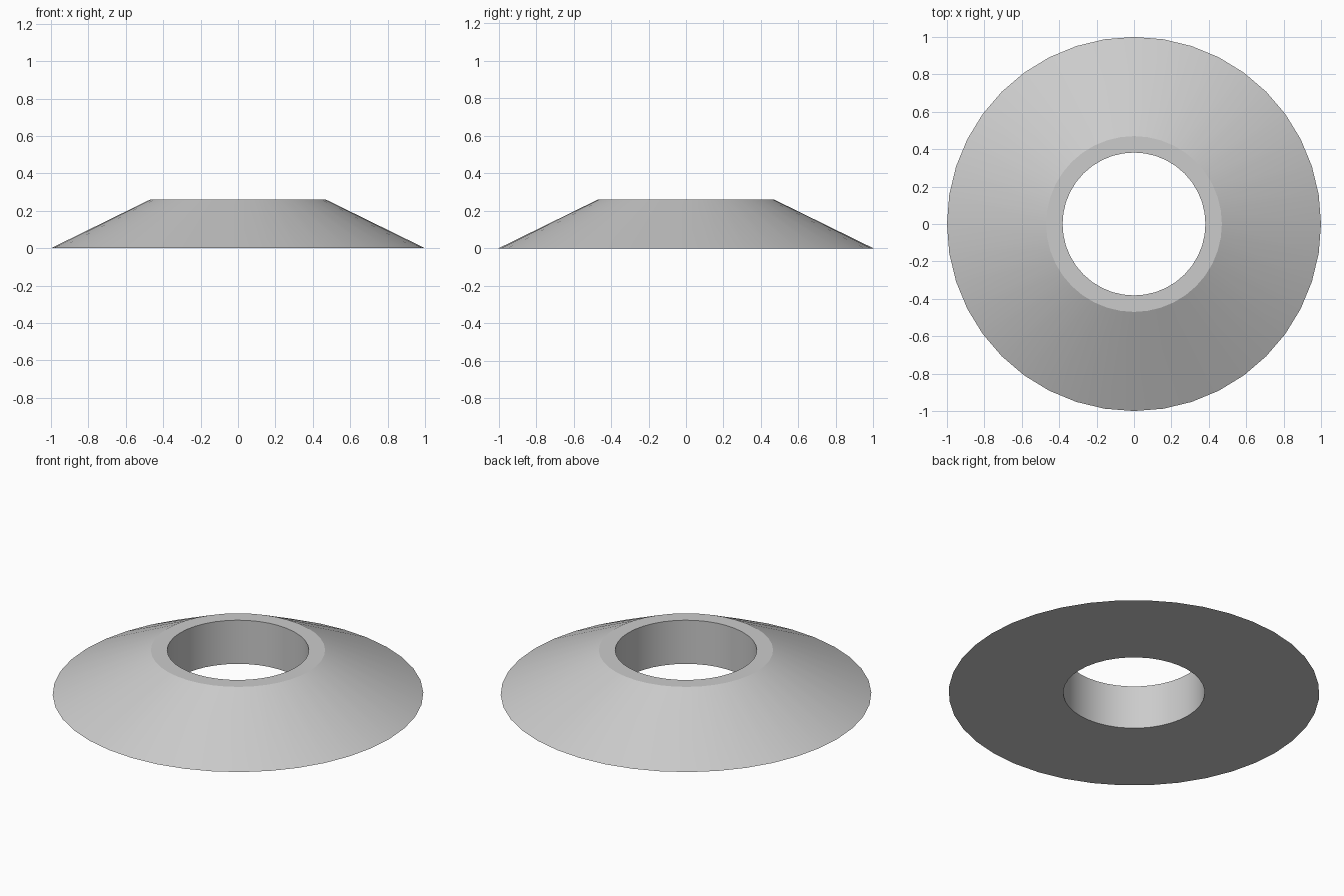
import bpy, bmesh, math

if "Cube" in bpy.data.objects:
    bpy.data.objects.remove(bpy.data.objects["Cube"])

SEGMENTS = 40
# Cross-section as (radius, height): rim, top lip, bore top, bore bottom
PROFILE = [(1.0, 0.0), (0.47, 0.26), (0.382, 0.26), (0.382, 0.0)]

# Conical washer: closed profile swept around z
bm = bmesh.new()
rings = []
for i in range(SEGMENTS):
    a = 2 * math.pi * i / SEGMENTS
    rings.append([bm.verts.new((r * math.cos(a), r * math.sin(a), z)) for r, z in PROFILE])

n = len(PROFILE)
for i in range(SEGMENTS):
    here, there = rings[i], rings[(i + 1) % SEGMENTS]
    for j in range(n):
        k = (j + 1) % n
        bm.faces.new((here[j], there[j], there[k], here[k]))
bmesh.ops.recalc_face_normals(bm, faces=bm.faces)

mesh = bpy.data.meshes.new("conical_washer")
bm.to_mesh(mesh)
bm.free()
washer = bpy.data.objects.new("conical_washer", mesh)
bpy.context.collection.objects.link(washer)

# Smooth round walls, sharp rims
bpy.context.view_layer.objects.active = washer
washer.select_set(True)
bpy.ops.object.shade_smooth_by_angle(angle=math.radians(20))
